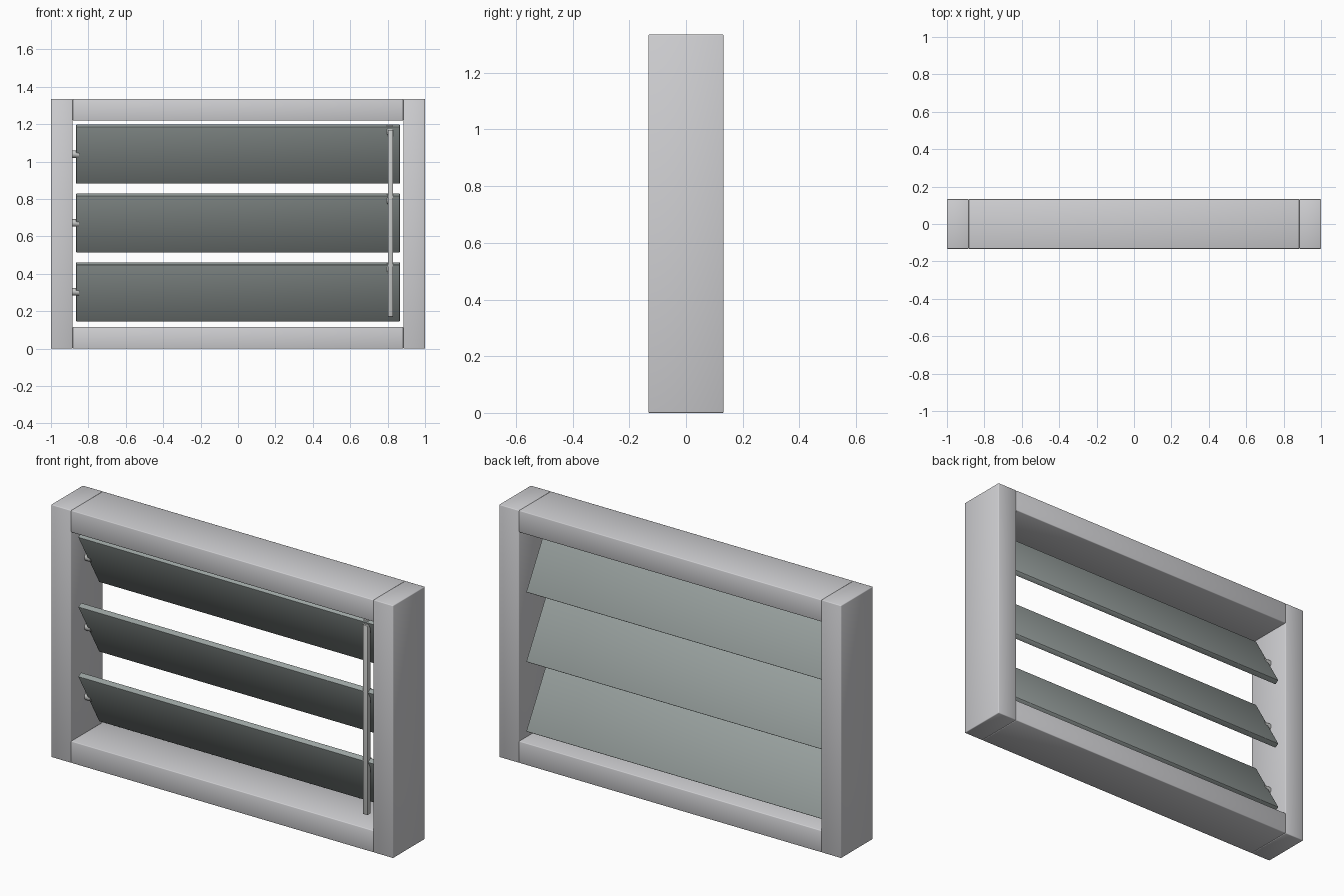
import bpy
import math
from mathutils import Matrix, Vector

if "Cube" in bpy.data.objects:
    bpy.data.objects.remove(bpy.data.objects["Cube"], do_unlink=True)


def material(name, rgb):
    mat = bpy.data.materials.new(name)
    mat.use_nodes = True
    mat.diffuse_color = (*rgb, 1)
    mat.node_tree.nodes["Principled BSDF"].inputs["Base Color"].default_value = (*rgb, 1)
    return mat


frame_grey = material("light grey frame", (0.63, 0.63, 0.65))
slat_grey = material("green grey slat", (0.32, 0.36, 0.35))
metal_grey = material("metal grey", (0.57, 0.58, 0.57))


def box(name, centre, size, mat, bevel=0.004, tilt=0):
    bpy.ops.mesh.primitive_cube_add(size=1, location=centre, rotation=(tilt, 0, 0))
    obj = bpy.context.object
    obj.name = name
    obj.data.transform(Matrix.Diagonal(Vector((*size, 1))))
    obj.data.materials.append(mat)
    mod = obj.modifiers.new("soft edges", "BEVEL")
    mod.width = bevel
    mod.segments = 2
    bpy.ops.object.shade_smooth()
    return obj


WIDTH, HEIGHT, DEPTH, BAR = 2.0, 1.335, 0.266, 0.116
TILT = math.radians(30)

# Outer frame: full-height jambs with rails between them
for side, s in (("left", 1), ("right", -1)):
    box(side + "_jamb", (s * (WIDTH - BAR) / 2, 0, HEIGHT / 2),
        (BAR, DEPTH, HEIGHT), frame_grey)
for name, z in (("bottom_rail", BAR / 2), ("top_rail", HEIGHT - BAR / 2)):
    box(name, (0, 0, z), (WIDTH - 2 * BAR, DEPTH, BAR), frame_grey)

# Tilted slats, each with a pivot pin and a clip to the control rod
for i, name in enumerate(("lower", "middle", "upper")):
    z = 0.304 + i * 0.368
    box(name + "_slat", (0, 0, z), (1.73, 0.027, 0.35), slat_grey, 0.002, TILT)
    bpy.ops.mesh.primitive_cylinder_add(
        vertices=16, radius=0.02, depth=0.034,
        location=(-0.868, 0, z), rotation=(0, math.pi / 2, 0))
    pin = bpy.context.object
    pin.name = name + "_pivot_pin"
    pin.data.materials.append(metal_grey)
    bpy.ops.object.shade_smooth_by_angle()
    box(name + "_rod_clip", (0.812, -0.078, z + 0.13), (0.03, 0.03, 0.05),
        metal_grey, 0.002)

# Vertical control rod in front of the slats
box("control_rod", (0.815, -0.089, 0.67), (0.028, 0.028, 1.0), metal_grey, 0.003)
